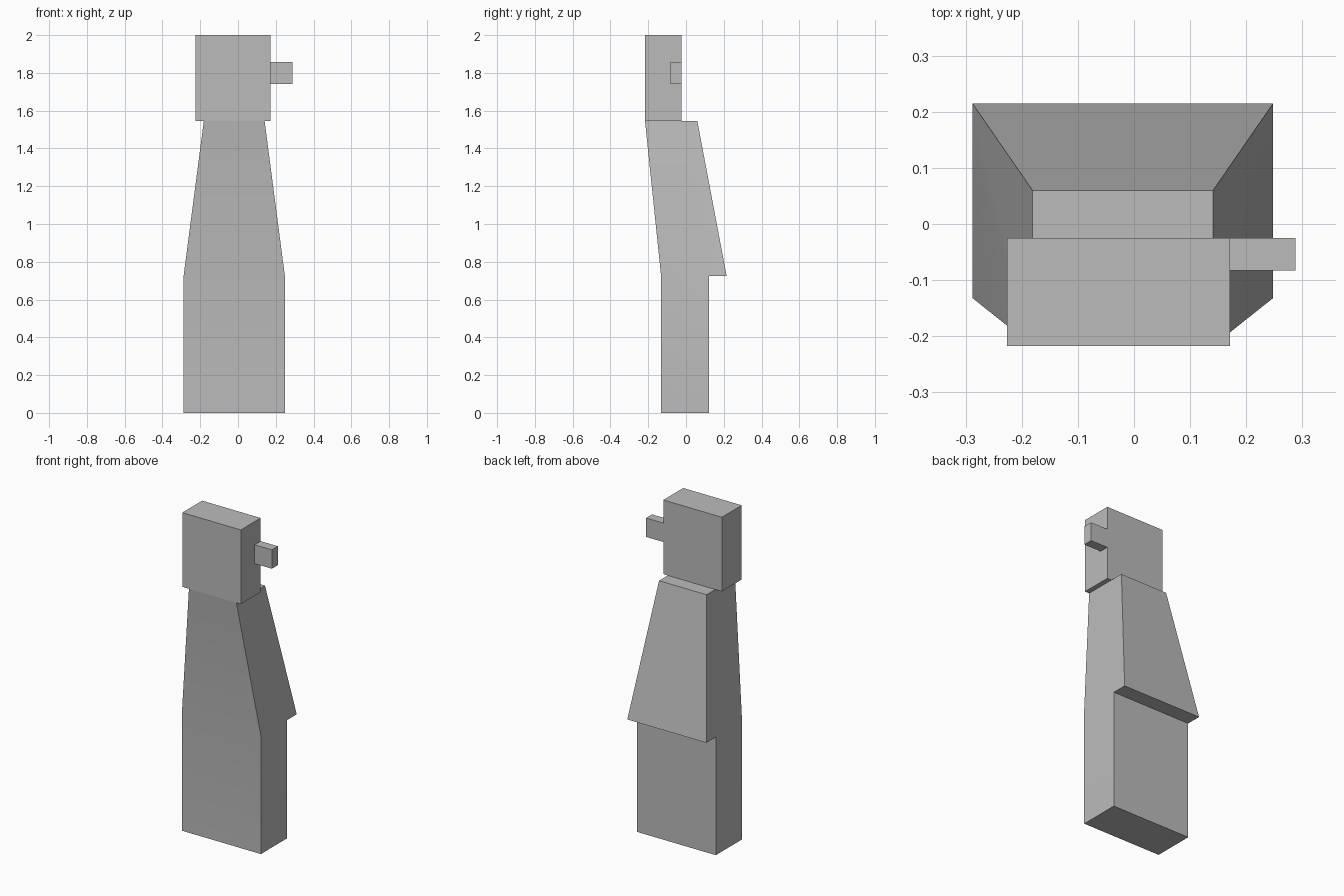
import bpy
import bmesh
import math

if "Cube" in bpy.data.objects:
    bpy.data.objects.remove(bpy.data.objects["Cube"], do_unlink=True)

GREY = (0.5, 0.5, 0.5, 1)
grey = bpy.data.materials.new("plain grey")
grey.use_nodes = True
grey.diffuse_color = GREY
grey.node_tree.nodes["Principled BSDF"].inputs["Base Color"].default_value = GREY

CENTRE = -0.02  # the body sits slightly off the middle because of the side peg
WAIST, NECK = 0.725, 1.545


def finish(name, bm):
    bmesh.ops.recalc_face_normals(bm, faces=bm.faces)
    mesh = bpy.data.meshes.new(name)
    bm.to_mesh(mesh)
    bm.free()
    mesh.materials.append(grey)
    obj = bpy.data.objects.new(name, mesh)
    bpy.context.collection.objects.link(obj)
    return obj


def box(name, low, high):
    bm = bmesh.new()
    bmesh.ops.create_cube(bm, size=1)
    for v in bm.verts:
        v.co = [(a + b) / 2 + c * (b - a) for a, b, c in zip(low, high, v.co)]
    return finish(name, bm)


# Body: a side profile spanned across the width, narrowing from waist to neck
profile = [(-0.132, 0), (0.122, 0), (0.122, WAIST), (0.215, WAIST),
           (0.06, NECK), (-0.217, NECK), (-0.132, WAIST)]
bm = bmesh.new()
sides = []
for sign in (-1, 1):
    sides.append([bm.verts.new((CENTRE + sign * (0.161 if z == NECK else 0.268), y, z))
                  for y, z in profile])
right, left = sides
for i in range(len(profile)):
    j = (i + 1) % len(profile)
    bm.faces.new((right[i], right[j], left[j], left[i]))
for side in sides:
    bm.faces.new([side[i] for i in (0, 1, 2, 6)])
    bm.faces.new(side[2:])
body = finish("body", bm)
bpy.context.view_layer.objects.active = body
body.select_set(True)
bpy.ops.object.shade_smooth_by_angle(angle=math.radians(30))

# Head block and the peg on its left side
box("head", (-0.226, -0.217, NECK), (0.171, -0.025, 2))
box("side_peg", (0.171, -0.083, 1.742), (0.288, -0.025, 1.858))
